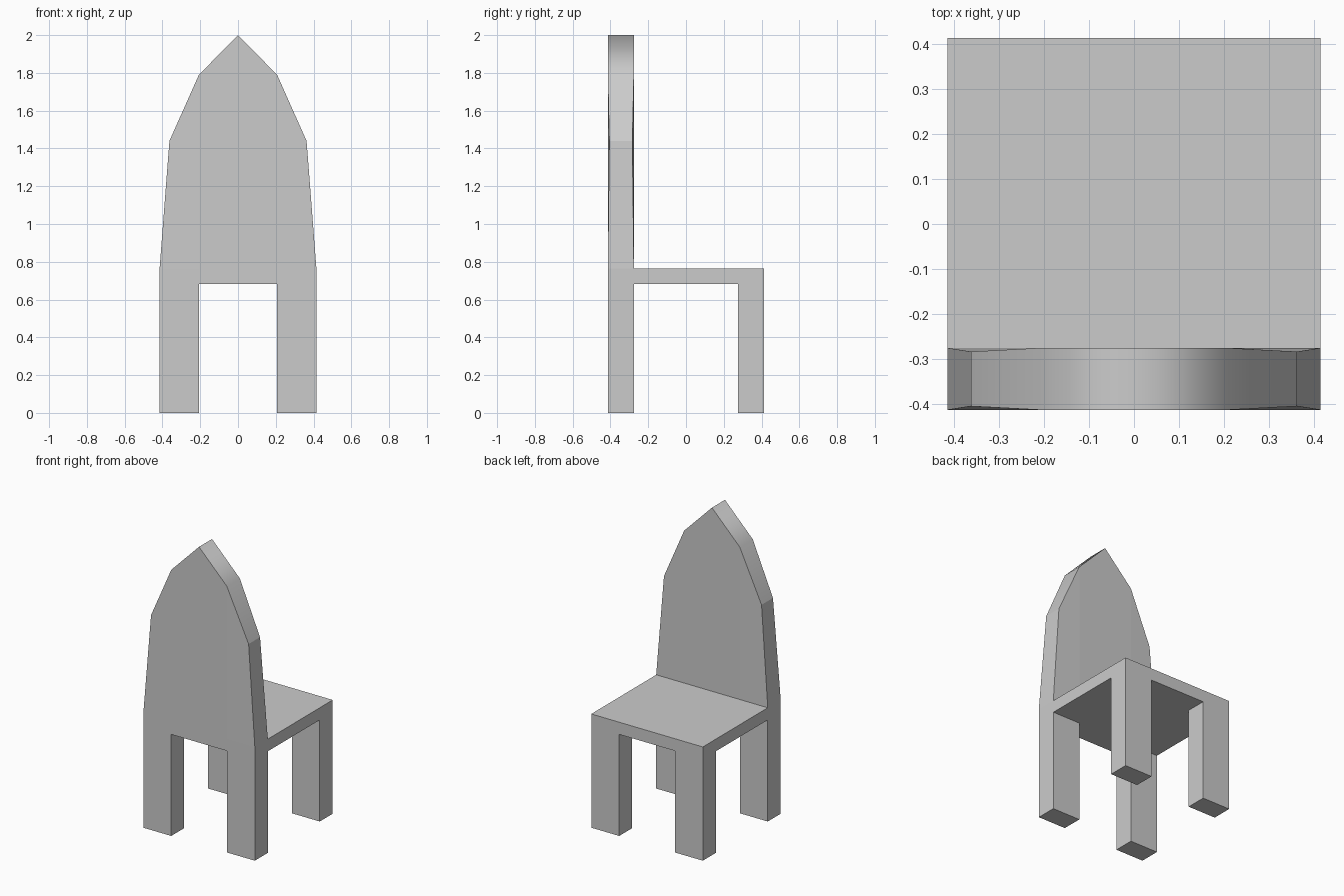
import bpy, bmesh

if "Cube" in bpy.data.objects:
    bpy.data.objects.remove(bpy.data.objects["Cube"])

XS = [-0.415, -0.207, 0.0, 0.207, 0.415]
YS = [-0.414, -0.276, 0.276, 0.414]
SEAT_BOTTOM, SEAT_TOP = 0.683, 0.765
bm = bmesh.new()


def extrude(faces, remove=True):
    """Extrude a face region, drop the covered faces, return new verts and faces."""
    out = bmesh.ops.extrude_face_region(bm, geom=faces)["geom"]
    if remove:
        old = [f for f in faces if f.is_valid]
        if old:
            bmesh.ops.delete(bm, geom=old, context='FACES')
    verts = [g for g in out if isinstance(g, bmesh.types.BMVert)]
    return verts, [g for g in out if isinstance(g, bmesh.types.BMFace)]


# Seat slab from a grid whose lines match the legs and backrest
grid = [[bm.verts.new((x, y, SEAT_BOTTOM)) for x in XS] for y in YS]
under = [bm.faces.new((grid[j][i], grid[j][i + 1], grid[j + 1][i + 1], grid[j + 1][i]))
         for j in range(len(YS) - 1) for i in range(len(XS) - 1)]
verts, top = extrude(under, remove=False)
for v in verts:
    v.co.z = SEAT_TOP
bmesh.ops.recalc_face_normals(bm, faces=bm.faces[:])

# Four legs from the corner faces
corners = [f for f in bm.faces if abs(f.normal.z) > 0.9
           and f.calc_center_median().z < SEAT_BOTTOM + 0.01
           and abs(f.calc_center_median().x) > 0.25
           and abs(f.calc_center_median().y) > 0.3]
verts, _ = extrude(corners)
for v in verts:
    v.co.z = 0

# Pointed backrest from the back row, shoulders slightly thinner
back_row = [f for f in bm.faces if abs(f.normal.z) > 0.9
            and f.calc_center_median().z > SEAT_TOP - 0.01
            and f.calc_center_median().y < -0.3]
verts, crown = extrude(back_row)
for v in verts:
    side = abs(v.co.x)
    if side > 0.4:
        v.co.x *= 0.363 / 0.415
        v.co.y = -0.345 + (v.co.y + 0.345) * 0.88
        v.co.z = 1.44
    else:
        v.co.z = 1.79 if side > 0.1 else 2.0
for f in crown:
    f.smooth = True

bmesh.ops.recalc_face_normals(bm, faces=bm.faces[:])
mesh = bpy.data.meshes.new("chair")
bm.to_mesh(mesh)
bm.free()
bpy.context.collection.objects.link(bpy.data.objects.new("chair", mesh))
